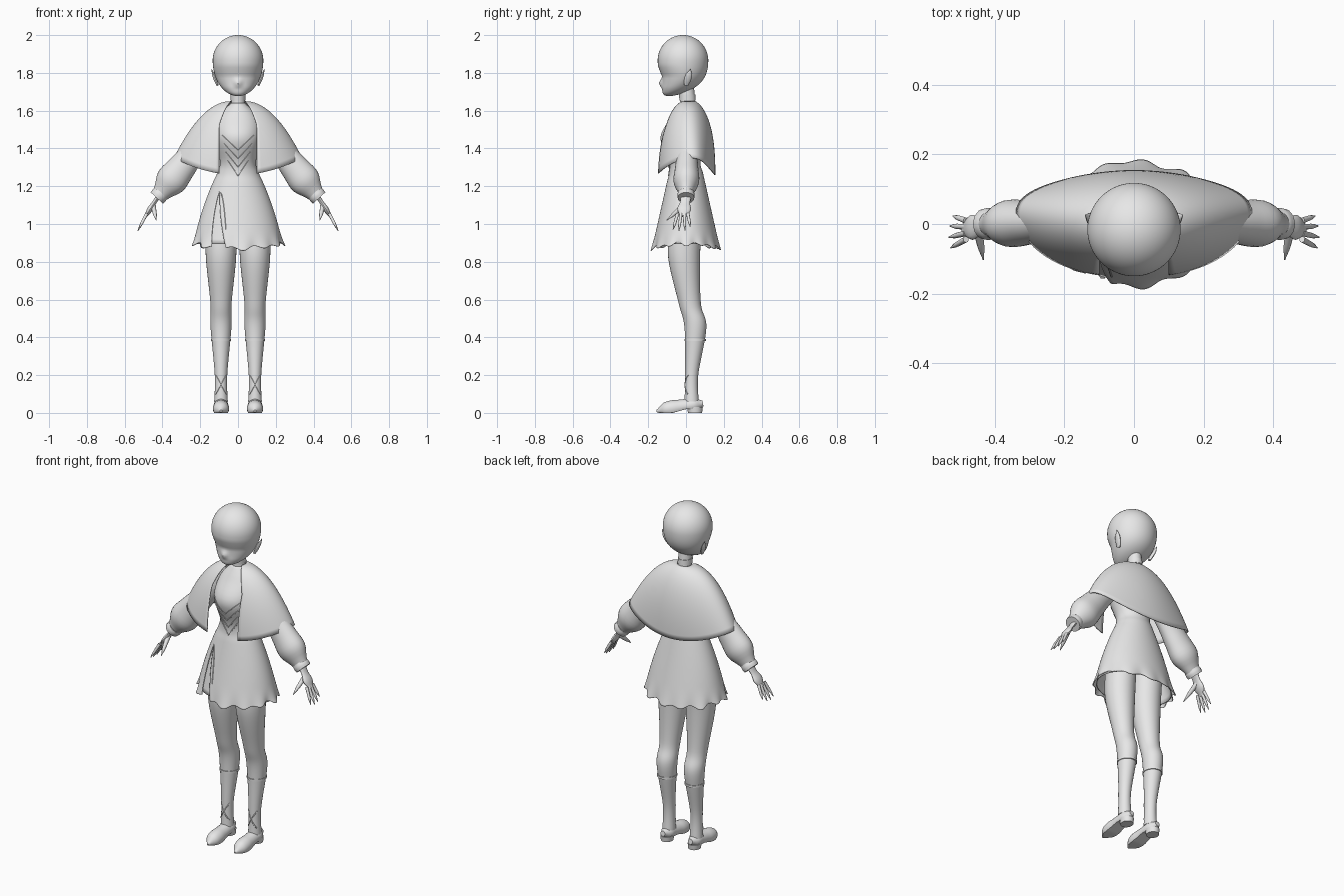
import bpy, bmesh
from math import sin, cos, asin, pi
from mathutils import Vector
from mathutils.bvhtree import BVHTree

if "Cube" in bpy.data.objects:
    bpy.data.objects.remove(bpy.data.objects["Cube"])

SHADE = (0.8, 0.8, 0.8, 1)
grey = bpy.data.materials.new("plain_grey")
grey.use_nodes = True
grey.diffuse_color = SHADE
grey.node_tree.nodes["Principled BSDF"].inputs["Base Color"].default_value = SHADE


def steps(count):
    """Even fractions from zero to one."""
    return [i / count for i in range(count + 1)]


def spline(rows, count):
    """Smooth a list of equal-length rows with a Catmull-Rom spline."""
    last = len(rows) - 1
    out = []
    for i in range(last):
        before, start, end, after = (rows[max(0, min(last, i + k))] for k in (-1, 0, 1, 2))
        for t in steps(count)[:-1]:
            row = []
            for p, q, r, s in zip(before, start, end, after):
                row.append(q + t * ((r - p) + t * (2 * p - 5 * q + 4 * r - s
                                                   + t * (3 * q - 3 * r + s - p))) / 2)
            out.append(row)
    return out + [list(rows[last])]


def finish(name, bm, pair, thickness):
    """Turn a bmesh into a smooth, coloured object, mirrored if it is one of a pair."""
    bmesh.ops.remove_doubles(bm, verts=bm.verts, dist=1e-5)
    bmesh.ops.recalc_face_normals(bm, faces=bm.faces)
    mesh = bpy.data.meshes.new(name)
    bm.to_mesh(mesh)
    bm.free()
    mesh.materials.append(grey)
    part = bpy.data.objects.new(name, mesh)
    bpy.context.collection.objects.link(part)
    bpy.ops.object.select_all(action="DESELECT")
    part.select_set(True)
    bpy.context.view_layer.objects.active = part
    bpy.ops.object.shade_smooth_by_angle(angle=pi / 4)
    if thickness:
        cloth = part.modifiers.new("cloth", "SOLIDIFY")
        cloth.thickness = thickness
        cloth.offset = -1
    if pair:
        part.modifiers.new("mirror", "MIRROR")
    return part


def skin(name, rings, closed=True, caps=True, pair=False, thickness=0):
    """Bridge equal rings of points into one surface."""
    bm = bmesh.new()
    loops = [[bm.verts.new(point) for point in ring] for ring in rings]
    size = len(loops[0])
    for low, high in zip(loops, loops[1:]):
        for j in range(size if closed else size - 1):
            k = (j + 1) % size
            bm.faces.new((low[j], low[k], high[k], high[j]))
    if caps:
        bm.faces.new(loops[0])
        bm.faces.new(loops[-1])
    return finish(name, bm, pair, thickness)


def loft(name, rows, gap=None, warp=None, sides=32, x=0, **options):
    """Stack horizontal ovals: rows of height, half width, half depth, y centre."""
    rings = []
    for row in rows:
        height, width, depth, y = row
        first, last = gap(row) if gap else (0, 2 * pi)
        ring = []
        for t in steps(sides):
            angle = first + (last - first) * t
            point = Vector((x + width * sin(angle), y - depth * cos(angle), height))
            ring.append(warp(point, angle, row) if warp else point)
        rings.append(ring if gap else ring[:-1])
    return skin(name, rings, closed=not gap, **options)


def tube(name, points, radii, flat=1, side=(0, 1, 0), sides=16, warp=None, pair=True):
    """Sweep an oval along points; flat scales its radius along the side axis."""
    points = [Vector(point) for point in points]
    rings = []
    for i, (point, radius) in enumerate(zip(points, radii)):
        along = (points[min(i + 1, len(points) - 1)] - points[max(i - 1, 0)]).normalized()
        across = Vector(side)
        across = (across - along * across.dot(along)).normalized()
        up = along.cross(across)
        ring = []
        for t in steps(sides)[:-1]:
            spot = point + radius * (across * flat * cos(2 * pi * t) + up * sin(2 * pi * t))
            ring.append(warp(spot) if warp else spot)
        rings.append(ring)
    skin(name, rings, pair=pair)


def limb(name, start, end, radii, **options):
    """Straight tube whose radii are spread evenly from start to end."""
    radii = [row[0] for row in spline([(radius,) for radius in radii], 4)]
    path = [Vector(start).lerp(Vector(end), t) for t in steps(len(radii) - 1)]
    tube(name, path, radii, **options)


def trim(name, target, path, pair=False):
    """Lay a thin raised cord on the front of a part."""
    mesh = target.data
    tree = BVHTree.FromPolygons([v.co for v in mesh.vertices], [p.vertices[:] for p in mesh.polygons])
    hits = [tree.ray_cast(Vector((x, -1, z)), Vector((0, 1, 0)))[0] for x, z in path]
    hits = [hit for hit in hits if hit]
    tube(name, hits, [0.003] * len(hits), sides=6, pair=pair)


# Head: a sphere drawn down and forward into a jaw, with a small nose
RADIUS = 0.134
bm = bmesh.new()
bmesh.ops.create_uvsphere(bm, u_segments=64, v_segments=48, radius=RADIUS)
for vert in bm.verts:
    point = vert.co
    jaw = max(0, -point.z / RADIUS)
    front = point.y < 0
    point.z -= 0.055 * jaw
    point.y -= 0.075 * jaw ** 4
    if front:
        nose = max(0, 1 - abs(point.x) / 0.03) * max(0, 1 - abs(point.z + 0.12) / 0.03)
        eyes = max(0, 1 - abs(point.z + 0.085) / 0.06)
        point.y += 0.012 * eyes - 0.018 * nose
    point += Vector((0, -0.016, 2 - RADIUS))
finish("head", bm, False, 0)

# Neck and choker
loft("neck", [(1.58, 0.05, 0.045, 0.01), (1.64, 0.036, 0.04, 0.01), (1.75, 0.036, 0.04, 0)])
loft("choker", [(1.655, 0.039, 0.043, 0.008), (1.685, 0.039, 0.043, 0.006)])

# Bodice and skirt share one profile; the skirt flares by rule
HEM, WAIST = 0.87, 1.27


def skirt_row(t):
    return (WAIST + (HEM - WAIST) * t, 0.11 + 0.19 * t - 0.06 * t * t, 0.09 + 0.09 * t, 0)


bodice = [(1.64, 0.037, 0.04, 0.01), (1.57, 0.1, 0.075, 0), (1.46, 0.12, 0.115, -0.02), (1.33, 0.095, 0.086, -0.01)]


def slit(row):
    fall = max(0, min(1, (1.17 - row[0]) / 0.3))
    centre, half = 0.25 * fall - 0.7, 0.18 * fall ** 0.6
    return centre + half, centre + 2 * pi - half


def ruffle(point, angle, row):
    near_hem = max(0, 1 - (point.z - HEM) / 0.12) ** 2
    wave = sin(13 * angle) + sin(8 * angle + 1) / 2
    point.x *= 1 + 0.035 * near_hem * wave
    point.y *= 1 + 0.035 * near_hem * wave
    point.z += near_hem * (0.025 * sin(angle) ** 2 - 0.008 * wave)
    return point


dress = loft("dress", spline(bodice + [skirt_row(t) for t in steps(8)], 5), gap=slit, warp=ruffle,
             sides=120, caps=False, thickness=0.004)
underskirt_rows = [skirt_row(t) for t in steps(16)[2:-1]]
loft("underskirt", [(z, width - 0.009, depth - 0.009, y) for z, width, depth, y in underskirt_rows],
     sides=64, caps=False, thickness=0.004)

# Chevron cords on the bodice and an edge cord along the slit
for i in range(4):
    width, low = 0.085 - 0.01 * i, 1.39 - 0.045 * i
    trim(f"bodice_chevron_{i}", dress, [(width * (2 * t - 1), low + 0.08 * abs(2 * t - 1)) for t in steps(20)])
trim("slit_cord", dress, [(0.035 * t ** 0.4 - 0.1, 1.17 - 0.2 * t) for t in steps(20)])


# Short cape, open at the front, dipping at front and back
def cape_row(t):
    return (1.65 - 0.3 * t * t, 0.04 + 0.3 * t, 0.04 + 0.115 * sin(t * pi / 2), 0.01 * (1 - t))


def opening(row):
    edge = min(0.1, 0.4 * row[1] + 0.018)
    half = asin(edge / row[1])
    return half, 2 * pi - half


def drape(point, angle, row):
    spread = (row[1] - 0.04) / 0.3
    point.z -= 0.09 * spread * cos(angle) ** 2
    point.y += 0.03 * spread ** 2 * sin(angle) ** 4
    return point


loft("cape", [cape_row(t) for t in steps(24)], gap=opening, warp=drape, sides=80, caps=False, thickness=0.005)

# Pointed ears
limb("ears", (0.108, 0, 1.735), (0.14, 0.025, 1.82), (0.006, 0.009, 0.008, 0.001), flat=2, sides=12)

# Puffed sleeves and cuffs
limb("sleeves", (0.09, 0.01, 1.56), (0.412, 0, 1.157), (0.05, 0.058, 0.062, 0.066, 0.076, 0.082, 0.045),
     flat=0.82, sides=28)
limb("cuffs", (0.405, 0, 1.165), (0.43, 0, 1.138), (0.043, 0.046, 0.044), sides=24)

# Hands with splayed fingers
limb("palms", (0.42, 0, 1.15), (0.49, -0.015, 1.04), (0.012, 0.011, 0.015, 0.007), flat=2.4)
FINGER = (0.009, 0.008, 0.007, 0.002)
for i, reach in enumerate((0.95, 1.05, 1, 0.8)):
    spread = i - 1.8
    knuckle = Vector((0.483, 0.018 * spread - 0.012, 1.055))
    limb(f"fingers_{i}", knuckle, knuckle + reach * Vector((0.046, 0.014 * spread, -0.088)), FINGER, sides=10)
limb("thumbs", (0.45, -0.01, 1.1), (0.433, -0.102, 1.02), (0.014, 0.012, 0.009, 0.002), side=(1, 0, 0), sides=10)

# Legs running into fitted boots: height, radius, y centre
HIP = 0.09
profile = [(1, 0.082, 0), (0.82, 0.08, -0.01), (0.58, 0.056, 0.02), (0.45, 0.055, 0.05),
           (0.2, 0.033, 0.03), (0.06, 0.036, 0.03)]
legs = loft("legs", [(z, r, r * 1.05, y) for z, r, y in spline(profile, 8)], x=HIP, pair=True)
loft("boot_cuffs", [(z, 0.053, 0.057, 0.048) for z in (0.38, 0.392)], x=HIP, pair=True)
for sign in (1, -1):
    trim(f"boot_straps_{sign}", legs, [(HIP + sign * 0.028 * (2 * t - 1), 0.1 + 0.1 * t) for t in steps(12)], pair=True)


# Shoes with arched soles and low heels
def arch(point):
    point.z = max(point.z, 0.02 * max(0, min(1, 1 + point.y / 0.07)))
    return point


limb("shoes", (HIP, 0.09, 0.05), (HIP, -0.156, 0.01), (0.015, 0.036, 0.038, 0.04, 0.043, 0.036, 0.006),
     side=(1, 0, 0), sides=24, warp=arch)
loft("heels", [(0, 0.033, 0.037, 0.048), (0.03, 0.036, 0.042, 0.047)], x=HIP, pair=True)
